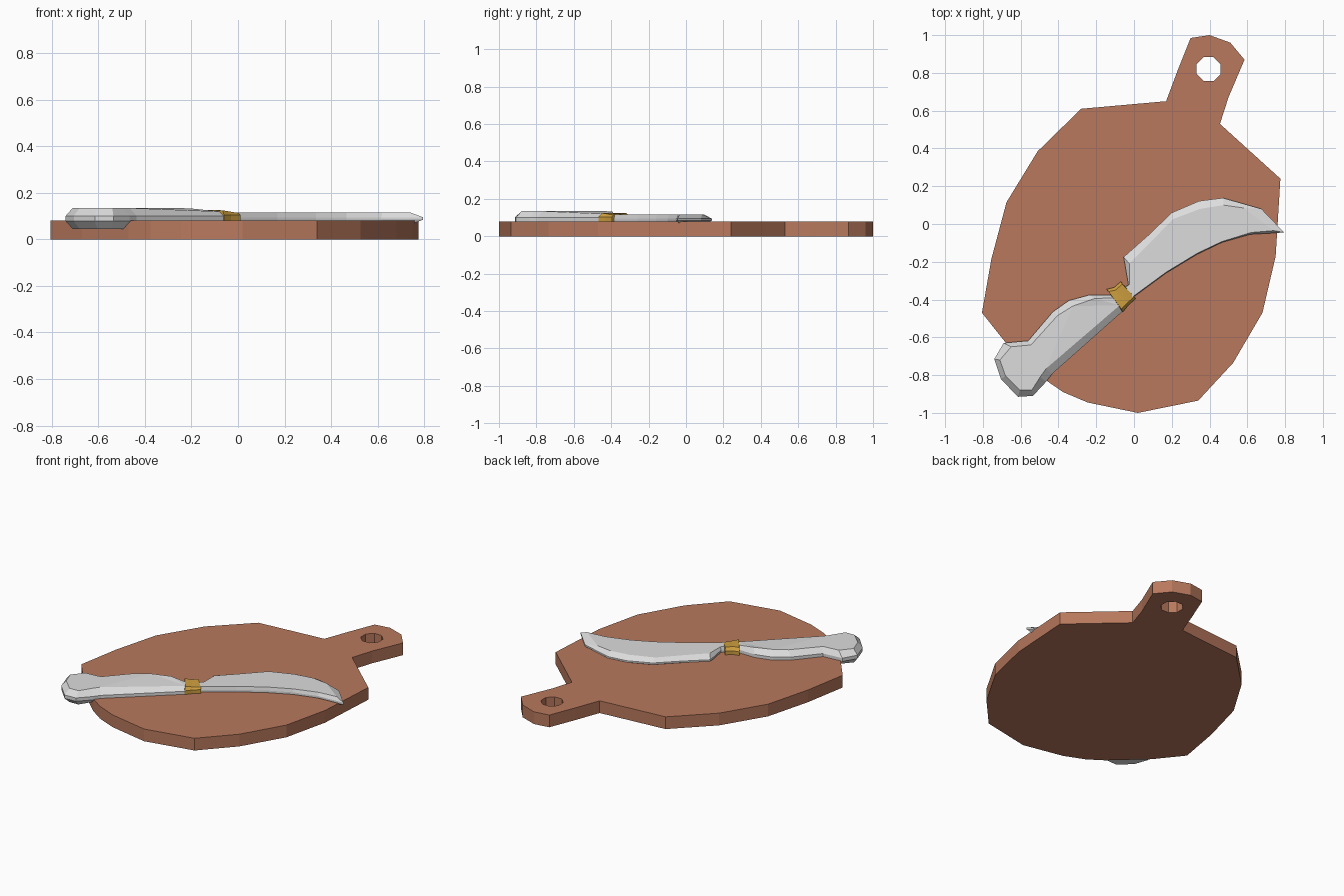
import bpy, bmesh, math


def material(name, rgb):
    m = bpy.data.materials.new(name)
    m.diffuse_color = (*rgb, 1)
    return m


WOOD = material("reddish wood", (0.48, 0.19, 0.11))
STEEL = material("pale steel", (0.72, 0.72, 0.72))
BRASS = material("brass", (0.62, 0.35, 0.05))
MID = 0.089   # height of the knife's middle plane


def bevelled_plate(name, rows, half, band, mat):
    """Symmetric plate: each row is outer x, y then inset x, y of one corner.
    half(x) is the half thickness, band the half height of the vertical rim."""
    bm = bmesh.new()
    rings = []
    for sign, inner in ((-1, True), (-1, False), (1, False), (1, True)):
        ring = []
        for ox, oy, ix, iy in rows:
            x, y = (ix, iy) if inner else (ox, oy)
            ring.append(bm.verts.new((x, y, MID + sign * (half(x) if inner else band))))
        rings.append(ring)
    n = len(rows)
    for a, b in zip(rings, rings[1:]):
        for i in range(n):
            j = (i + 1) % n
            bm.faces.new((a[i], a[j], b[j], b[i]))
    caps = [bm.faces.new(rings[0]), bm.faces.new(rings[-1])]
    bmesh.ops.triangulate(bm, faces=caps)
    bmesh.ops.recalc_face_normals(bm, faces=bm.faces)
    me = bpy.data.meshes.new(name)
    bm.to_mesh(me)
    bm.free()
    me.materials.append(mat)
    ob = bpy.data.objects.new(name, me)
    bpy.context.collection.objects.link(ob)
    return ob


# Board: flat outline with grip and an eight-sided hanging hole
outline = [(-0.28, 0.61), (0.17, 0.65), (0.23, 0.81), (0.30, 0.985), (0.40, 1.0),
           (0.51, 0.96), (0.585, 0.87), (0.50, 0.67), (0.455, 0.53), (0.775, 0.24),
           (0.75, -0.17), (0.68, -0.47), (0.525, -0.735), (0.34, -0.935), (0.02, -1.0),
           (-0.245, -0.945), (-0.375, -0.89), (-0.47, -0.825), (-0.67, -0.64),
           (-0.805, -0.47), (-0.755, -0.185), (-0.675, 0.115), (-0.51, 0.385)]
hole = [(0.395 + 0.068 * math.cos(math.pi * (i + 0.5) / 4),
         0.82 + 0.068 * math.sin(math.pi * (i + 0.5) / 4)) for i in range(8)]
curve = bpy.data.curves.new("cutting_board", 'CURVE')
curve.dimensions = '2D'
curve.fill_mode = 'BOTH'
curve.extrude = 0.04
for pts in (outline, hole):
    s = curve.splines.new('POLY')
    s.points.add(len(pts) - 1)
    for p, (x, y) in zip(s.points, pts):
        p.co = (x, y, 0, 1)
    s.use_cyclic_u = True
    s.use_smooth = False
curve.materials.append(WOOD)
board = bpy.data.objects.new("cutting_board", curve)
board.location.z = 0.04
bpy.context.collection.objects.link(board)
bpy.context.view_layer.objects.active = board
board.select_set(True)
bpy.ops.object.convert(target='MESH')

# Blade: curved, bevelled along the upper edge, upright on the lower one
blade = [(-0.055, -0.175, -0.025, -0.21), (0.075, -0.06, 0.085, -0.10),
         (0.20, 0.06, 0.205, 0.025), (0.345, 0.122, 0.35, 0.08),
         (0.47, 0.138, 0.475, 0.10), (0.675, 0.08, 0.58, 0.085),
         (0.795, -0.045, 0.74, -0.035), (0.615, -0.055, 0.62, -0.045),
         (0.465, -0.098, 0.465, -0.093), (0.335, -0.16, 0.335, -0.155),
         (0.17, -0.26, 0.17, -0.255), (0.0, -0.385, 0.0, -0.38),
         (-0.05, -0.42, -0.05, -0.415), (-0.08, -0.36, -0.075, -0.36),
         (-0.03, -0.32, -0.025, -0.32)]
bevelled_plate("blade", blade, lambda x: 0.026, 0.005, STEEL)

# Handle: swelling to a rounded butt, thinner at the neck
handle = [(-0.06, -0.37, -0.06, -0.385), (-0.105, -0.375, -0.10, -0.39),
          (-0.235, -0.375, -0.21, -0.395), (-0.345, -0.405, -0.325, -0.435),
          (-0.43, -0.465, -0.405, -0.485), (-0.56, -0.618, -0.545, -0.64),
          (-0.69, -0.63, -0.65, -0.65), (-0.74, -0.715, -0.71, -0.72),
          (-0.705, -0.82, -0.68, -0.805), (-0.615, -0.915, -0.603, -0.88),
          (-0.535, -0.91, -0.54, -0.878), (-0.465, -0.835, -0.497, -0.81),
          (-0.435, -0.795, -0.465, -0.765), (-0.06, -0.462, -0.075, -0.43)]
bevelled_plate("handle", handle,
               lambda x: 0.045 - 0.015 * min(1, max(0, (x + 0.22) / 0.14)),
               0.011, STEEL)

# Bolster: waisted brass collar between handle and blade
collar = [(-0.145, -0.345, -0.135, -0.358), (-0.105, -0.335, -0.098, -0.35),
          (-0.07, -0.305, -0.062, -0.318), (0.01, -0.395, 0.0, -0.385),
          (-0.03, -0.43, -0.035, -0.418), (-0.06, -0.467, -0.066, -0.45)]
bevelled_plate("bolster", collar,
               lambda x: 0.036 - 0.012 * min(1, max(0, (x + 0.07) / 0.07)),
               0.015, BRASS)
